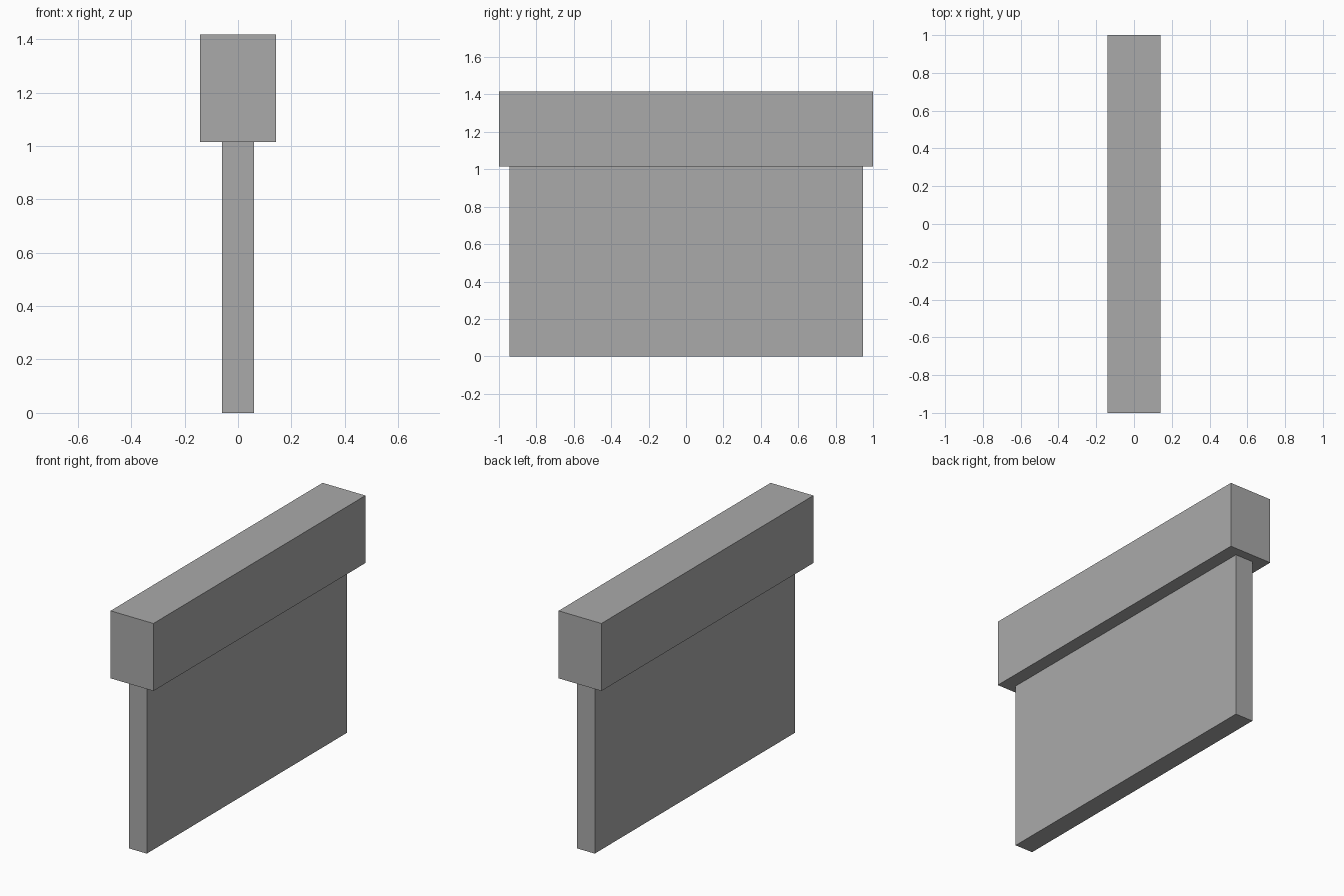
import bpy

default = bpy.data.objects.get("Cube")
if default:
    bpy.data.objects.remove(default, do_unlink=True)

# Single plain grey finish
GREY = (0.4, 0.4, 0.4, 1.0)
grey = bpy.data.materials.new("plain_grey")
grey.use_nodes = True
grey.diffuse_color = GREY
grey.node_tree.nodes["Principled BSDF"].inputs["Base Color"].default_value = GREY


def box(name, width, depth, bottom, top):
    """Centred box spanning bottom to top in height."""
    bpy.ops.mesh.primitive_cube_add(size=1, location=(0, 0, (bottom + top) / 2))
    obj = bpy.context.object
    obj.name = name
    obj.scale = (width, depth, top - bottom)
    bpy.ops.object.transform_apply(location=False, rotation=False, scale=True)
    obj.data.materials.append(grey)
    return obj


# Thin upright panel carrying a wider, slightly longer cap beam
WALL_TOP = 1.014
box("wall_panel", 0.118, 1.89, 0, WALL_TOP)
box("cap_beam", 0.283, 2.0, WALL_TOP, 1.417)
